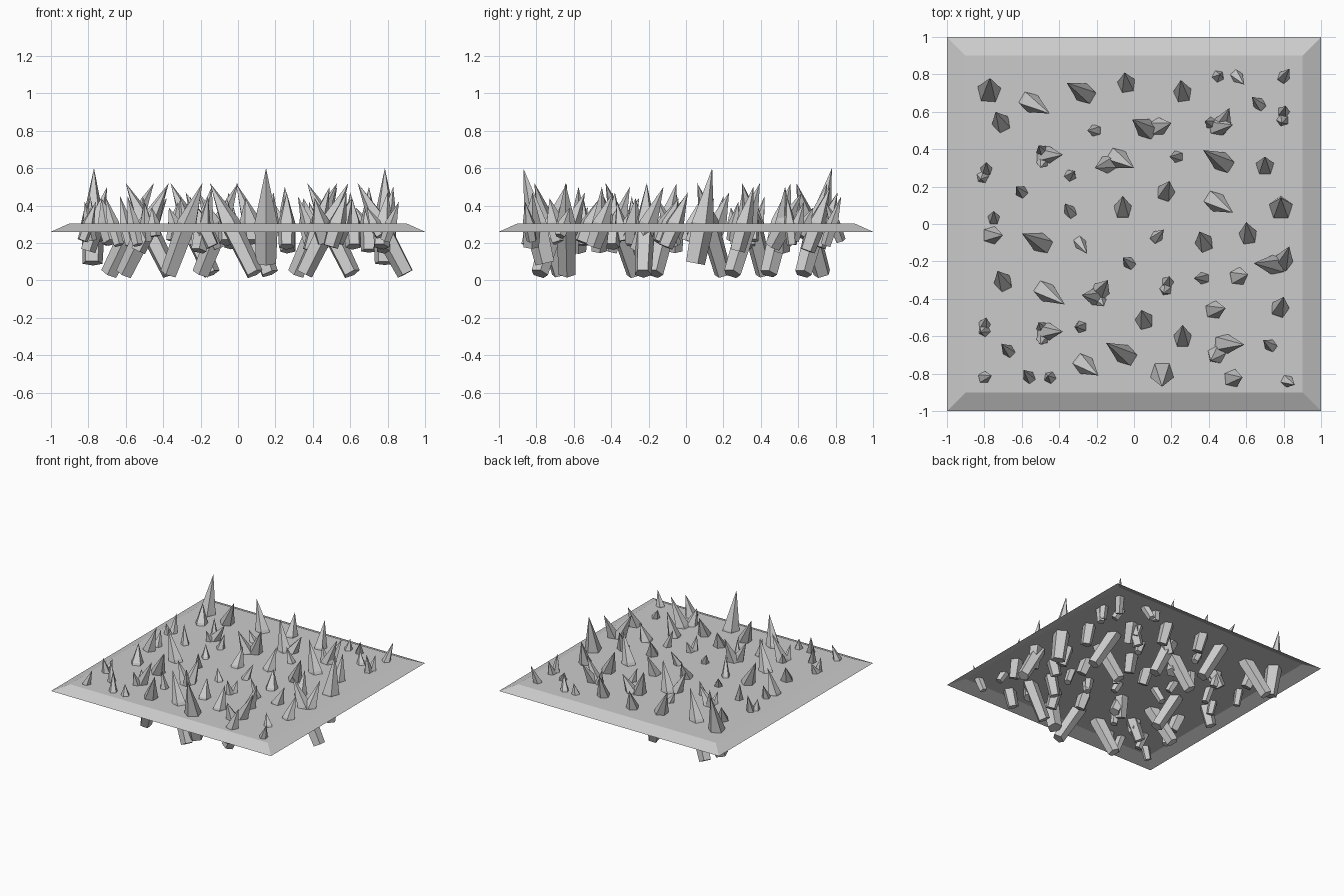
import bpy, bmesh, math
from mathutils import Vector

PLATE = 0.305


def finish(bm, name):
    mesh = bpy.data.meshes.new(name)
    bm.normal_update()
    bm.to_mesh(mesh)
    bm.free()
    obj = bpy.data.objects.new(name, mesh)
    bpy.context.collection.objects.link(obj)
    return obj


def ground_plate():
    # thin tray with sloped rim, open underneath
    bm = bmesh.new()
    sq = [(-1, -1), (1, -1), (1, 1), (-1, 1)]
    low = [bm.verts.new((x, y, 0.26)) for x, y in sq]
    top = [bm.verts.new((x * 0.9, y * 0.9, PLATE)) for x, y in sq]
    bm.faces.new(top)
    for i in range(4):
        j = (i + 1) % 4
        bm.faces.new((low[i], low[j], top[j], top[i]))
    finish(bm, "ground_plate")


def crystal(bm, foot, tip, radius, depth, sides=5):
    # prism shaft below the plate, pointed cap above it
    axis = (tip - foot).normalized()
    lean = Vector((tip.x - foot.x, tip.y - foot.y, 0))
    if lean.length < 0.005:
        lean = Vector((0, 1, 0))
    u = (lean - axis * lean.dot(axis)).normalized()
    v = axis.cross(u)
    end = foot - (tip - foot) * depth
    rings = []
    for c, r in ((end, radius * 0.85), (foot, radius)):
        rings.append([bm.verts.new(c + r * (u * math.cos(a) + v * math.sin(a)))
                      for a in (2 * math.pi * i / sides for i in range(sides))])
    apex = bm.verts.new(tip)
    bm.faces.new(rings[0][::-1])
    for i in range(sides):
        j = (i + 1) % sides
        bm.faces.new((rings[0][i], rings[0][j], rings[1][j], rings[1][i]))
        bm.faces.new((rings[1][i], rings[1][j], apex))


def crystal_group(name, rows, radius, height, depth, pull=0.0):
    bm = bmesh.new()
    for i, (x, y, tx, ty) in enumerate(rows):
        h = height + 0.03 * ((i * 7) % 3 - 1) * (height < 0.5)
        tip = Vector((tx, ty, h))
        foot = Vector((x, y, PLATE)).lerp(Vector((tx, ty, PLATE)), pull)
        crystal(bm, foot, tip, radius, depth)
    finish(bm, name)


# each row: foot x, y and tip x, y
tall = [(-.775, .71, -.77, .78), (.785, .085, .785, .14), (.15, -.80, .15, -.87)]

leaning = [
    (-.57, .66, -.45, .59), (-.25, .69, -.36, .755), (.08, .50, -.01, .56),
    (-.10, .36, 0, .30), (.49, .32, .37, .395), (.42, .13, .53, .06),
    (-.48, -.11, -.60, -.05), (.77, -.22, .64, -.21), (-.49, -.35, -.37, -.43),
    (-.03, -.71, -.15, -.635), (.47, -.64, .59, -.645), (-.28, -.74, -.19, -.81)]

medium = [
    (-.71, .54, -.74, .60), (-.04, .75, -.05, .81), (.26, .70, .25, .77),
    (.13, .52, .20, .54), (.47, .53, .51, .62), (.45, .52, .53, .53),
    (-.47, .37, -.38, .37), (-.14, .32, -.21, .30), (.70, .31, .70, .36),
    (-.06, .08, -.06, .15), (.17, .17, .19, .23), (-.76, -.06, -.70, -.06),
    (.375, -.10, .35, -.04), (.61, -.06, .60, .01), (.80, -.20, .83, -.12),
    (-.70, -.31, -.73, -.25), (-.20, -.39, -.28, -.38), (-.18, -.36, -.14, -.30),
    (.56, -.28, .61, -.27), (.78, -.45, .80, -.39), (-.47, -.575, -.38, -.575),
    (.055, -.515, .04, -.46), (.26, -.61, .26, -.54), (.43, -.46, .49, -.45),
    (.44, -.70, .41, -.73), (.53, -.825, .58, -.82)]

small = [
    (.45, .79, .46, .80), (.55, .79, .59, .745), (.80, .785, .83, .83),
    (.67, .64, .63, .68), (.80, .60, .81, .63), (.795, .555, .79, .54),
    (-.21, .50, -.25, .50), (.41, .54, .38, .55), (-.49, .39, -.51, .42),
    (-.49, .33, -.50, .30), (.23, .36, .19, .36), (-.79, .29, -.79, .33),
    (-.81, .25, -.82, .24), (-.34, .26, -.32, .28), (-.60, .17, -.63, .20),
    (-.34, .065, -.37, .11), (-.75, .03, -.75, .07), (-.29, -.10, -.25, -.16),
    (-.025, -.21, -.06, -.18), (.12, -.07, .16, -.03), (-.18, -.41, -.16, -.44),
    (.18, -.31, .19, -.28), (.17, -.35, .16, -.37), (.37, -.29, .32, -.29),
    (-.80, -.54, -.79, -.50), (-.80, -.57, -.82, -.58), (-.67, -.68, -.71, -.64),
    (-.49, -.555, -.51, -.525), (-.49, -.615, -.50, -.645), (-.285, -.55, -.31, -.55),
    (.73, -.65, .69, -.62), (-.80, -.82, -.76, -.81), (-.56, -.82, -.59, -.78),
    (-.45, -.82, -.46, -.81), (.82, -.84, .86, -.86)]

ground_plate()
crystal_group("tall_crystals", tall, 0.066, 0.60, 0.72)
crystal_group("leaning_crystals", leaning, 0.056, 0.52, 1.25, 0.12)
crystal_group("medium_crystals", medium, 0.051, 0.47, 0.75)
crystal_group("small_crystals", small, 0.034, 0.42, 0.8)
